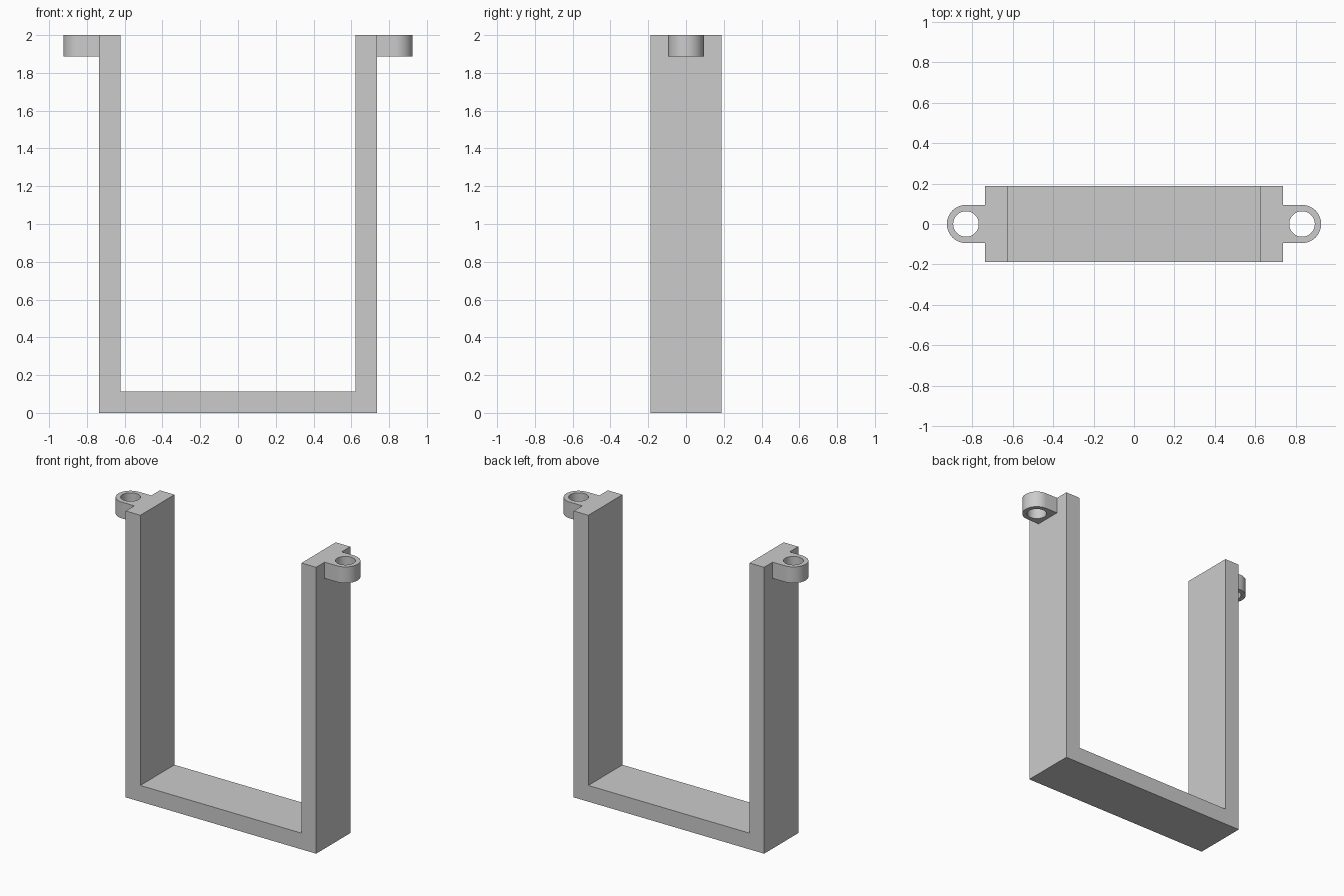
import bpy, bmesh
from math import cos, sin, pi, radians
from mathutils import Vector

cube = bpy.data.objects.get("Cube")
if cube:
    bpy.data.objects.remove(cube, do_unlink=True)

# Main dimensions
U = 2 / 53                       # base module
HEIGHT, WALL, DEPTH = 53 * U, 3 * U, 10 * U
OUTER = 19.5 * U                 # half width of the frame
LUG_X, LUG_R, HOLE_R = 22 * U, 2.5 * U, 1.67 * U

grey = bpy.data.materials.new("light grey")
grey.use_nodes = True
colour = (0.6, 0.6, 0.6, 1)
grey.diffuse_color = colour
grey.node_tree.nodes["Principled BSDF"].inputs["Base Color"].default_value = colour


def extrude_outline(name, loops, direction):
    """Fill closed loops (later loops are holes) and extrude them into a solid."""
    bm = bmesh.new()
    edges = []
    for loop in loops:
        verts = [bm.verts.new(p) for p in loop]
        edges += [bm.edges.new((v, verts[i - 1])) for i, v in enumerate(verts)]
    bmesh.ops.triangle_fill(bm, edges=edges, use_beauty=True)
    result = bmesh.ops.extrude_face_region(bm, geom=bm.faces[:], use_keep_orig=True)
    moved = [g for g in result["geom"] if isinstance(g, bmesh.types.BMVert)]
    bmesh.ops.translate(bm, verts=moved, vec=direction)
    bmesh.ops.recalc_face_normals(bm, faces=bm.faces[:])
    mesh = bpy.data.meshes.new(name)
    bm.to_mesh(mesh)
    bm.free()
    mesh.materials.append(grey)
    obj = bpy.data.objects.new(name, mesh)
    bpy.context.collection.objects.link(obj)
    return obj


def arc(cx, radius, start, end, steps, z):
    angles = [start + (end - start) * i / steps for i in range(steps + 1)]
    return [(cx + radius * cos(a), radius * sin(a), z) for a in angles]


# U-shaped frame
half = [(OUTER, 0), (OUTER, HEIGHT), (OUTER - WALL, HEIGHT), (OUTER - WALL, WALL)]
profile = half + [(-x, z) for x, z in reversed(half)]
extrude_outline("u_frame", [[(x, -DEPTH / 2, z) for x, z in profile]],
                Vector((0, DEPTH, 0)))

# Mounting lugs with round holes, one on each side
for side, name in ((1, "left_mounting_lug"), (-1, "right_mounting_lug")):
    z = HEIGHT - WALL
    rim = arc(LUG_X, LUG_R, -pi / 2, pi / 2, 32, z)
    rim += [(OUTER, LUG_R, z), (OUTER, -LUG_R, z)]
    hole = arc(LUG_X, HOLE_R, 0, 2 * pi, 48, z)[:-1]
    loops = [[(side * x, y, h) for x, y, h in loop] for loop in (rim, hole)]
    lug = extrude_outline(name, loops, Vector((0, 0, WALL)))
    bpy.ops.object.select_all(action='DESELECT')
    lug.select_set(True)
    bpy.context.view_layer.objects.active = lug
    bpy.ops.object.shade_smooth_by_angle(angle=radians(30))
